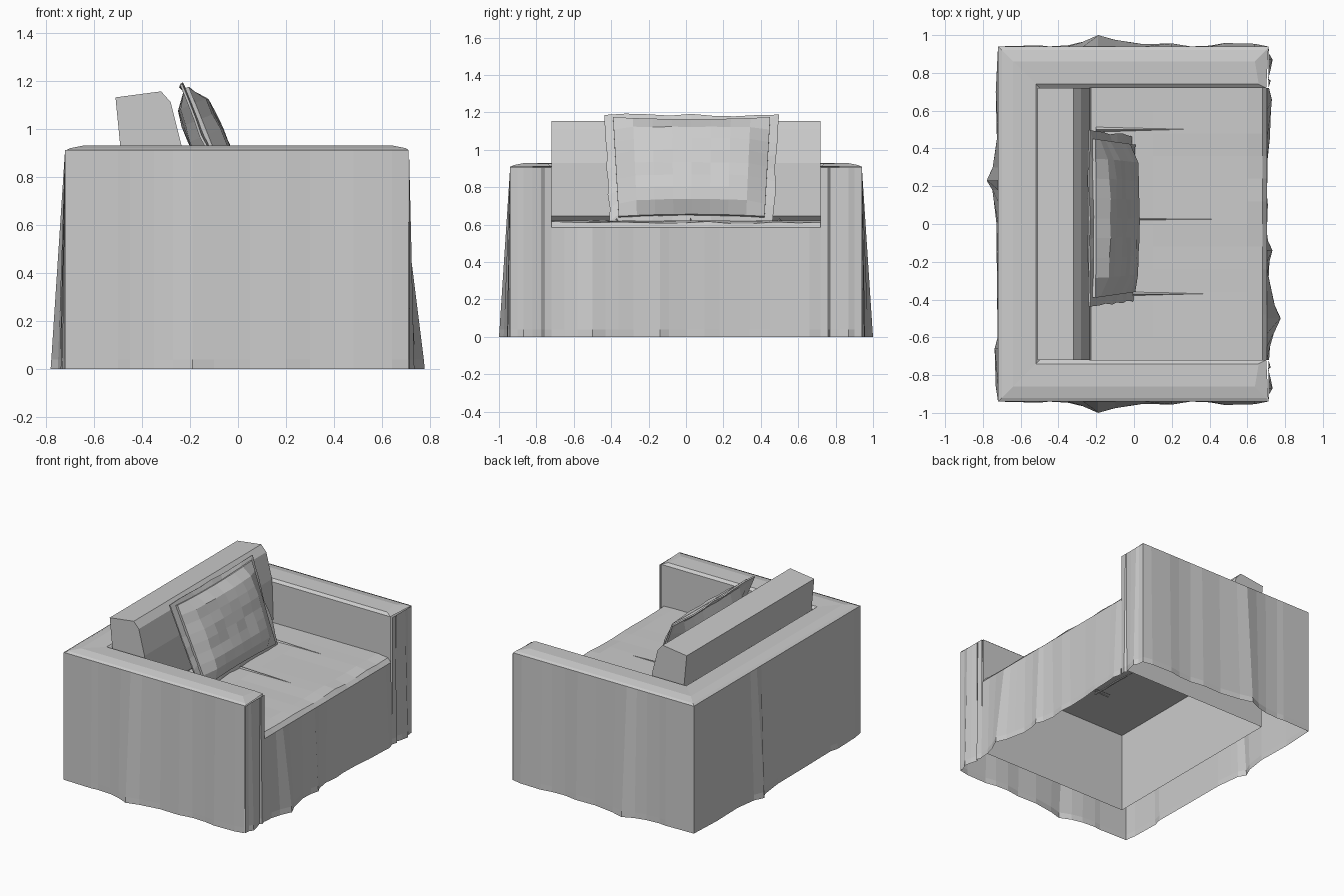
import bpy
import bmesh
import random
from mathutils import Matrix, Vector

random.seed(4)
cube = bpy.data.objects.get("Cube")
if cube:
    bpy.data.objects.remove(cube, do_unlink=True)

fabric = bpy.data.materials.new("grey fabric")
fabric.use_nodes = True
GREY = (0.6, 0.6, 0.6, 1)
fabric.diffuse_color = GREY
fabric.node_tree.nodes["Principled BSDF"].inputs["Base Color"].default_value = GREY


def add_object(name, bm):
    mesh = bpy.data.meshes.new(name)
    bm.to_mesh(mesh)
    bm.free()
    mesh.materials.append(fabric)
    obj = bpy.data.objects.new(name, mesh)
    bpy.context.collection.objects.link(obj)
    return obj


def loft(name, rows, flip=False, cap=False):
    """Skin quads between rows of points."""
    bm = bmesh.new()
    rings = [[bm.verts.new(p) for p in row] for row in rows]
    for a, b in zip(rings, rings[1:]):
        for i in range(len(a) - 1):
            bm.faces.new((a[i], a[i + 1], b[i + 1], b[i]))
    if cap:
        bm.faces.new(rings[0])
        bm.faces.new(rings[-1])
        bmesh.ops.recalc_face_normals(bm, faces=bm.faces)
    if flip:
        bmesh.ops.reverse_faces(bm, faces=bm.faces)
    return add_object(name, bm)


def skirt(name, folds, top, place, flip=False):
    """Hanging cloth whose folds deepen towards the hem."""
    rows = [[place(t, d * k) + (z,) for t, d in folds]
            for z, k in ((top, 0), (0.04, 0.95), (0, 1))]
    return loft(name, rows, flip)


# Side, back and front skirts
side_folds = [(-.72, 0), (-.5, .006), (-.45, 0), (-.35, .006), (-.27, .025), (-.19, .06),
              (-.1, .035), (.05, .012), (.2, .016), (.3, 0), (.4, .004), (.48, .018),
              (.64, .014), (.71, 0)]
for label, s in (("right", -1), ("left", 1)):
    skirt(label + "_side_skirt", side_folds, .91,
          lambda t, d, s=s: (t, s * (.94 + d)), s < 0)

back_folds = [(-.94, 0), (-.86, .012), (-.66, .018), (-.6, .002), (-.3, .006), (0, .008),
              (.12, .022), (.18, .03), (.23, .06), (.3, .028), (.45, .006), (.7, .012), (.94, 0)]
skirt("back_skirt", back_folds, .91, lambda t, d: (-.72 - d, t))

front_folds = [(-.72, .01), (-.65, .015), (-.58, .035), (-.5, .072), (-.43, .04), (-.36, .025),
               (-.28, .008), (-.2, .012), (-.14, .028), (-.09, .005), (0, -.008), (.1, .004),
               (.18, -.004), (.34, .002), (.45, .014), (.6, .02), (.66, .025), (.72, .01)]
skirt("front_skirt", front_folds, .585, lambda t, d: (.705 + d, t), True)

arm_folds = [(.72, 0), (.76, .012), (.77, -.004), (.82, .012), (.87, .022), (.9, .004), (.94, 0)]
for label, s in (("right", -1), ("left", 1)):
    skirt(label + "_arm_front", arm_folds, .905,
          lambda t, d, s=s: (.712 + d, s * t), s > 0)


# Mitred top and inner wall running round both arms and the back
def u_path(inset, end, z):
    x, y = -.72 + inset, .94 - inset
    return [(end, -y, z), (x, -y, z), (x, y, z), (end, y, z)]


frame_rows = [u_path(0, .712, .908), u_path(.02, .7, .918), u_path(.08, .64, .93),
              u_path(.2, .66, .926), u_path(.22, .7, .91), u_path(.22, .71, .05)]
loft("arm_and_back_frame", frame_rows)

# Sloping ends of the arm tops
for label, k in (("right", 0), ("left", -1)):
    bm = bmesh.new()
    bm.faces.new([bm.verts.new(row[k]) for row in frame_rows[:5]])
    add_object(label + "_arm_top_end", bm)

# Seat with a softly rumpled front lip
seat_ys = [-.72 + .12 * i for i in range(13)]
seat_rows = []
for x, z, wobble in ((-.51, .62, 0), (.1, .622, 0), (.6, .62, .003), (.68, .612, .007), (.705, .585, 0)):
    seat_rows.append([(x, y, z + random.uniform(-wobble, wobble)) for y in seat_ys])
loft("seat", seat_rows, True)

# Thin pulled creases in the seat cloth
for i, (y, start, tip) in enumerate(((.5, -.2, .31), (.025, 0, .41), (-.37, -.1, .37))):
    width = .006 if i == 1 else .016
    loft("seat_crease_%d" % (i + 1),
         [[(start, y + width, .618), (start, y, .635), (start, y - width, .618)],
          [(tip, y + .001, .618), (tip, y, .623), (tip, y - .001, .618)]], True)

# Back cushion
cushion_profile = [(-.51, 1.13), (-.32, 1.155), (-.28, 1.11), (-.235, .93),
                   (-.225, .645), (-.25, .622), (-.46, .622), (-.51, 1.13)]
bm = bmesh.new()
ends = [[bm.verts.new((x, y, z)) for x, z in cushion_profile[:-1]] for y in (-.72, .72)]
count = len(ends[0])
for i in range(count):
    j = (i + 1) % count
    bm.faces.new((ends[0][i], ends[0][j], ends[1][j], ends[1][i]))
for ring in ends:
    bm.faces.new(ring)
bmesh.ops.recalc_face_normals(bm, faces=bm.faces)
add_object("back_cushion", bm)

# Leaning throw pillow: a plump body and a flat wavy flange
lean = Matrix.Translation((-.11, .03, .905)) @ Matrix.Rotation(-.38, 4, "Y")
STEPS = 8


def pillow_point(i, j, side):
    u, v = 2 * i / STEPS - 1, 2 * j / STEPS - 1
    puff = max(0, (1 - u ** 4) * (1 - v ** 4)) ** .5
    bulge = side * (.012 + .068 * puff * random.uniform(.88, 1.04))
    pinch = 1 - .04 * (1 - u * u) * abs(v)
    return lean @ Vector((bulge, u * (.405 + .015 * v), v * .285 * pinch))


bm = bmesh.new()
sheets = {s: [[bm.verts.new(pillow_point(i, j, s)) for j in range(STEPS + 1)]
              for i in range(STEPS + 1)] for s in (-1, 1)}
for g in sheets.values():
    for i in range(STEPS):
        for j in range(STEPS):
            bm.faces.new((g[i][j], g[i + 1][j], g[i + 1][j + 1], g[i][j + 1]))
rim = ([(i, 0) for i in range(STEPS)] + [(STEPS, j) for j in range(STEPS)]
       + [(i, STEPS) for i in range(STEPS, 0, -1)] + [(0, j) for j in range(STEPS, 0, -1)])
for (a, b), (c, d) in zip(rim, rim[1:] + rim[:1]):
    bm.faces.new((sheets[-1][a][b], sheets[-1][c][d], sheets[1][c][d], sheets[1][a][b]))
bmesh.ops.recalc_face_normals(bm, faces=bm.faces)
add_object("pillow_body", bm)

bm = bmesh.new()
inner, outer = [], []
for i, j in rim:
    u, v = 2 * i / STEPS - 1, 2 * j / STEPS - 1
    wave = random.uniform(-.008, .006)
    inner.append(bm.verts.new(lean @ Vector((-.01, u * .38, v * .26))))
    outer.append(bm.verts.new(lean @ Vector((-.02 + wave, u * (.45 + .015 * v + wave), v * (.305 + wave)))))
for i in range(len(rim)):
    j = (i + 1) % len(rim)
    bm.faces.new((inner[i], inner[j], outer[j], outer[i]))
flange = add_object("pillow_flange", bm)
flange.modifiers.new("thickness", "SOLIDIFY").thickness = .01
